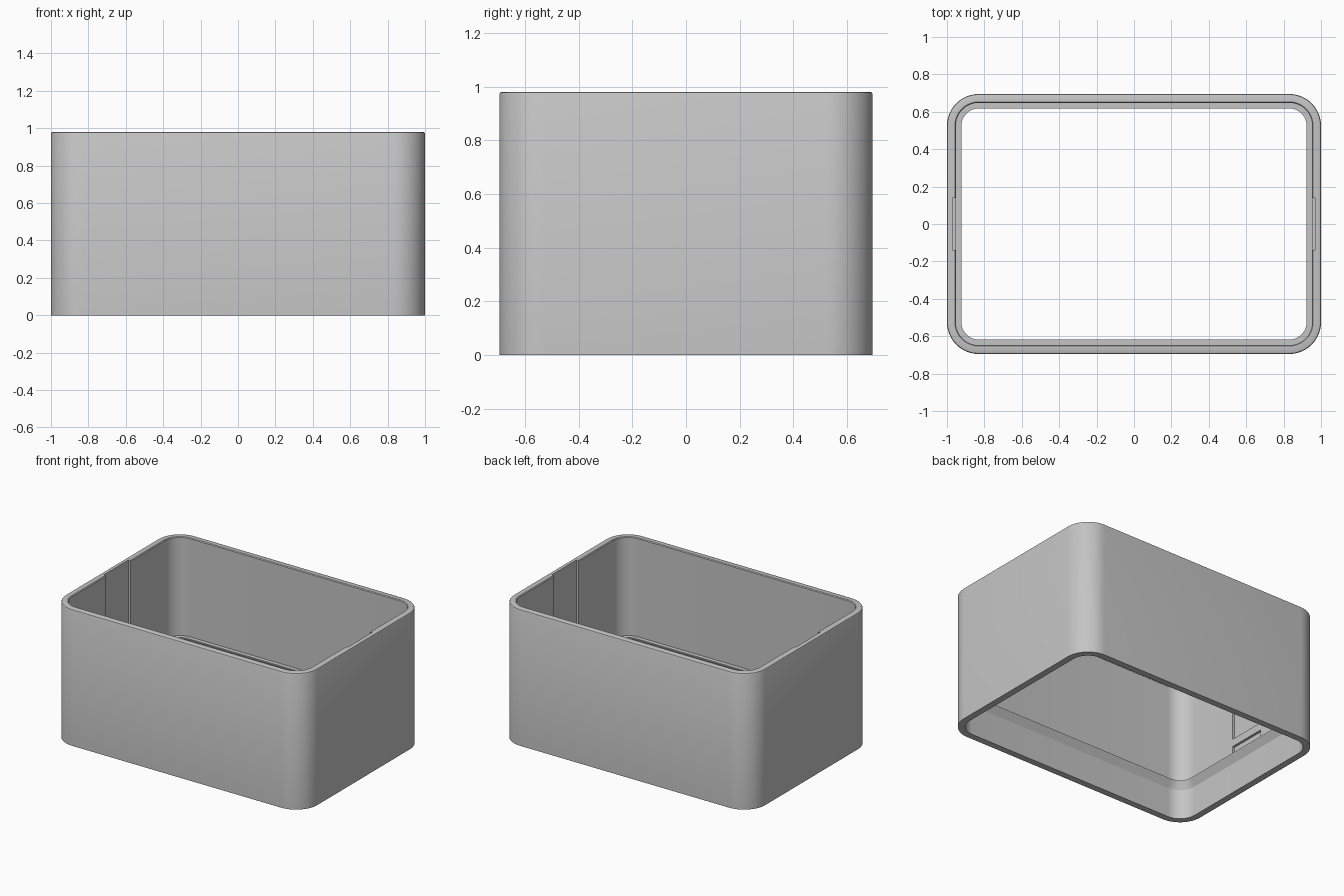
import bpy, bmesh, math

cube = bpy.data.objects.get("Cube")
if cube:
    bpy.data.objects.remove(cube, do_unlink=True)

HALF_X, HALF_Y, HEIGHT, RADIUS = 1.0, 0.695, 0.98, 0.17
WALL, LEDGE = 0.047, 0.077
STEPS = 12

grey = bpy.data.materials.new("plain_grey")
grey.use_nodes = True
colour = (0.56, 0.56, 0.56, 1)
grey.diffuse_color = colour
grey.node_tree.nodes["Principled BSDF"].inputs["Base Color"].default_value = colour


def ring(bm, inset, z):
    """Rounded rectangle of vertices, moved inward from the outer wall."""
    r = RADIUS - inset
    verts = []
    for quarter, (sx, sy) in enumerate([(1, 1), (-1, 1), (-1, -1), (1, -1)]):
        for i in range(STEPS + 1):
            a = math.pi / 2 * (quarter + i / STEPS)
            verts.append(bm.verts.new((sx * (HALF_X - RADIUS) + r * math.cos(a),
                                       sy * (HALF_Y - RADIUS) + r * math.sin(a), z)))
    return verts


def box(name, low, high):
    bm = bmesh.new()
    bmesh.ops.create_cube(bm, size=1)
    for v in bm.verts:
        v.co = [l + (c + 0.5) * (h - l) for c, l, h in zip(v.co, low, high)]
    return add_object(name, bm)


def add_object(name, bm):
    bmesh.ops.recalc_face_normals(bm, faces=bm.faces)
    mesh = bpy.data.meshes.new(name)
    bm.to_mesh(mesh)
    bm.free()
    mesh.materials.append(grey)
    obj = bpy.data.objects.new(name, mesh)
    bpy.context.collection.objects.link(obj)
    return obj


# Open sleeve: wall section with softened top edges and an inner ledge
section = [(0, 0), (0, HEIGHT - 0.01), (0.003, HEIGHT - 0.003), (0.01, HEIGHT),
           (WALL - 0.005, HEIGHT), (WALL, HEIGHT - 0.005),
           (WALL, 0.27), (LEDGE, 0.27), (LEDGE, 0.265), (WALL, 0.215), (WALL, 0)]
bm = bmesh.new()
rings = [ring(bm, inset, z) for inset, z in section]
for lower, upper in zip(rings, rings[1:] + rings[:1]):
    n = len(lower)
    for i in range(n):
        j = (i + 1) % n
        bm.faces.new((lower[i], lower[j], upper[j], upper[i]))
sleeve = add_object("sleeve_body", bm)

# Shallow recesses in both end walls, split by a flush bar above the ledge
for side, sign in (("left", 1), ("right", -1)):
    for part, z0, z1 in (("upper", 0.40, 1.1), ("lower", 0.272, 0.345)):
        xs = sorted((sign * 0.90, sign * 0.97))
        cutter = box(f"{side}_{part}_recess_cutter", (xs[0], -0.14, z0), (xs[1], 0.14, z1))
        cutter.hide_render = True
        cutter.hide_viewport = True
        cut = sleeve.modifiers.new(cutter.name, "BOOLEAN")
        cut.operation = "DIFFERENCE"
        cut.solver = "EXACT"
        cut.object = cutter

# Apply the cuts, drop the cutters and shade smooth
bpy.context.view_layer.update()
depsgraph = bpy.context.evaluated_depsgraph_get()
result = bpy.data.meshes.new_from_object(sleeve.evaluated_get(depsgraph))
sleeve.modifiers.clear()
sleeve.data = result
for obj in [o for o in bpy.data.objects if o.name.endswith("recess_cutter")]:
    bpy.data.objects.remove(obj, do_unlink=True)

bpy.ops.object.select_all(action="DESELECT")
sleeve.select_set(True)
bpy.context.view_layer.objects.active = sleeve
bpy.ops.object.shade_smooth_by_angle(angle=math.radians(25))
